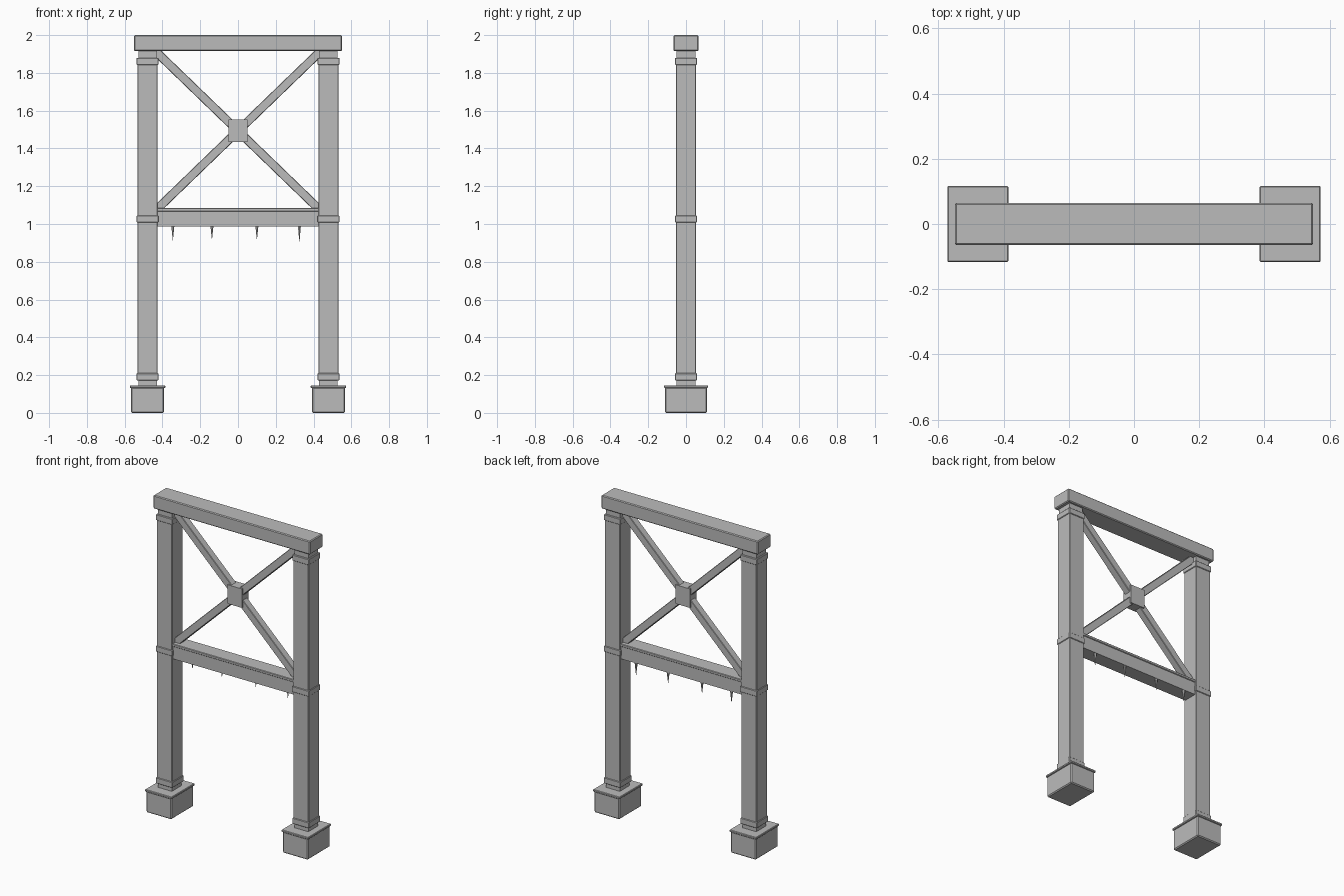
import bpy
import math

cube = bpy.data.objects.get("Cube")
if cube:
    bpy.data.objects.remove(cube, do_unlink=True)

grey = bpy.data.materials.new("plain grey")
grey.use_nodes = True
colour = (0.5, 0.5, 0.5, 1)
grey.diffuse_color = colour
grey.node_tree.nodes["Principled BSDF"].inputs["Base Color"].default_value = colour


def box(name, x, z0, z1, width, depth, bevel=0.0, tilt=0.0):
    """Box centred on y = 0 between two heights, optionally chamfered and tilted."""
    bpy.ops.mesh.primitive_cube_add(size=1, location=(x, 0, (z0 + z1) / 2))
    ob = bpy.context.object
    ob.name = name
    ob.scale = (width, depth, z1 - z0)
    bpy.ops.object.transform_apply(location=False, rotation=False, scale=True)
    ob.rotation_euler.y = tilt
    ob.data.materials.append(grey)
    if bevel:
        mod = ob.modifiers.new("chamfer", "BEVEL")
        mod.width = bevel
        mod.segments = 1
    return ob


# Two posts on footings, with collars
for side, x in (("right", -0.479), ("left", 0.479)):
    box(side + "_footing", x, 0, 0.136, 0.177, 0.222, 0.006)
    box(side + "_footing_cap", x, 0.132, 0.146, 0.188, 0.232, 0.003)
    box(side + "_post_foot", x, 0.14, 0.18, 0.098, 0.098)
    box(side + "_post", x, 0.175, 1.875, 0.108, 0.108, 0.003)
    box(side + "_post_neck", x, 1.87, 1.92, 0.098, 0.098)
    for level, z0, z1 in (("lower", 0.172, 0.21), ("middle", 1.008, 1.045),
                          ("upper", 1.842, 1.88)):
        box(f"{side}_{level}_collar", x, z0, z1, 0.116, 0.116, 0.003)

# Horizontal beams
box("top_beam", 0, 1.915, 2.0, 1.1, 0.13, 0.005)
box("cross_beam", 0, 0.987, 1.07, 0.87, 0.09)
box("cross_beam_lip", 0, 1.067, 1.084, 0.87, 0.1, 0.003)

# Diagonal braces and the block where they meet
rise, run, middle = 0.425, 0.44, 1.493
half = math.hypot(rise, run)
for name, sign in (("rising_brace", 1), ("falling_brace", -1)):
    box(name, 0, middle - half, middle + half, 0.046, 0.046, 0.003,
        sign * math.atan2(run, rise))
box("brace_block", 0, 1.433, 1.553, 0.1, 0.066)

# Hanging spikes under the back edge of the cross beam
for i, (x, length) in enumerate(((-0.345, 0.08), (-0.138, 0.075),
                                 (0.1, 0.075), (0.325, 0.088))):
    bpy.ops.mesh.primitive_cone_add(vertices=6, radius1=0.009, radius2=0, depth=length,
                                    location=(x, 0.036, 0.988 - length / 2),
                                    rotation=(math.pi, 0, 0))
    spike = bpy.context.object
    spike.name = f"spike_{i + 1}"
    spike.data.materials.append(grey)
